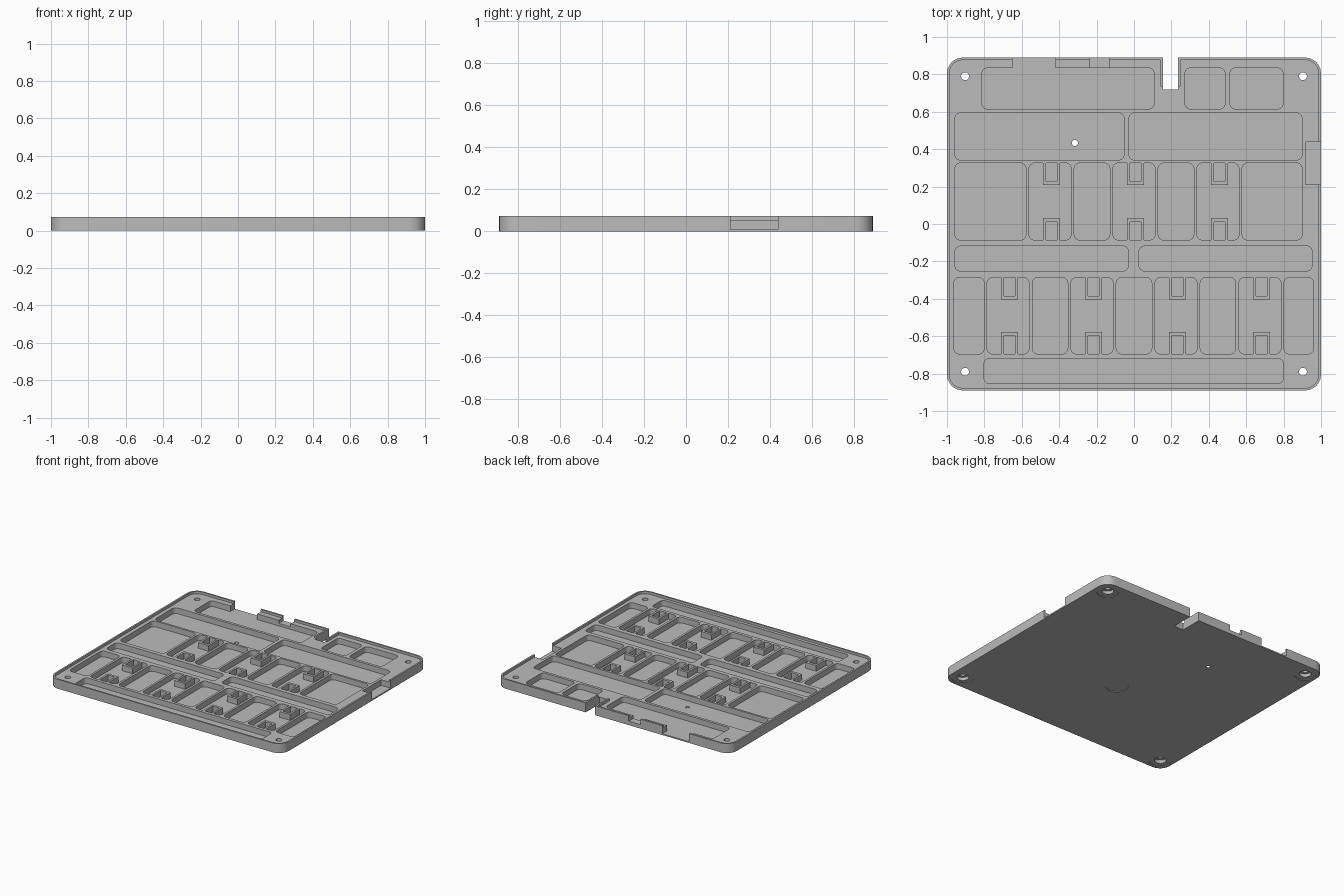
import bpy
import bmesh
from math import cos, sin, pi

cube = bpy.data.objects.get("Cube")
if cube:
    bpy.data.objects.remove(cube, do_unlink=True)

# Main levels of the tray
TOP, DECK, FLOOR, ABOVE = 0.072, 0.054, 0.01, 0.12
HALF_X, HALF_Y, RIM = 1.0, 0.89, 0.013
PITCH = 0.449

grey = bpy.data.materials.new("Plain grey")
grey.use_nodes = True
grey.diffuse_color = (0.5, 0.5, 0.5, 1)
grey.node_tree.nodes["Principled BSDF"].inputs["Base Color"].default_value = (0.5, 0.5, 0.5, 1)


def box(x0, x1, y0, y1):
    return [(x0, y0), (x1, y0), (x1, y1), (x0, y1)]


def rounded(x0, x1, y0, y1, r, steps=6):
    corners = [(x1 - r, y1 - r), (x0 + r, y1 - r), (x0 + r, y0 + r), (x1 - r, y0 + r)]
    return [(cx + r * cos(a), cy + r * sin(a))
            for q, (cx, cy) in enumerate(corners)
            for a in [(q + s / steps) * pi / 2 for s in range(steps + 1)]]


def circle(x, y, r, steps=32):
    return [(x + r * cos(2 * pi * i / steps), y + r * sin(2 * pi * i / steps))
            for i in range(steps)]


def prisms(name, shapes):
    """One object from several (outline, bottom, top) prisms."""
    bm = bmesh.new()
    for outline, z0, z1 in shapes:
        face = bm.faces.new([bm.verts.new((x, y, z0)) for x, y in outline])
        lifted = bmesh.ops.extrude_face_region(bm, geom=[face])["geom"]
        verts = [g for g in lifted if isinstance(g, bmesh.types.BMVert)]
        bmesh.ops.translate(bm, verts=verts, vec=(0, 0, z1 - z0))
    bmesh.ops.recalc_face_normals(bm, faces=bm.faces)
    mesh = bpy.data.meshes.new(name)
    bm.to_mesh(mesh)
    bm.free()
    obj = bpy.data.objects.new(name, mesh)
    obj.data.materials.append(grey)
    bpy.context.collection.objects.link(obj)
    return obj


def activate(obj):
    bpy.ops.object.select_all(action="DESELECT")
    obj.select_set(True)
    bpy.context.view_layer.objects.active = obj


def cut(target, shapes):
    cutter = prisms("cutter", shapes)
    cutter.hide_render = True
    mod = target.modifiers.new("cut", "BOOLEAN")
    mod.operation = "DIFFERENCE"
    mod.solver = "EXACT"
    mod.object = cutter
    activate(target)
    bpy.ops.object.modifier_apply(modifier=mod.name)
    bpy.data.objects.remove(cutter, do_unlink=True)


# Tray body with a thin raised rim
tray = prisms("tray", [(rounded(-HALF_X, HALF_X, -HALF_Y, HALF_Y, 0.085), 0, TOP)])
ix, iy = HALF_X - RIM, HALF_Y - RIM
cut(tray, [(rounded(-ix, ix, -iy, iy, 0.072), DECK, ABOVE)])

# Rows of rounded pockets
wide, slim = 0.112, 0.095
upper_clips = [PITCH * i for i in (-1, 0, 1)]
lower_clips = [PITCH * (i + 0.5) for i in (-2, -1, 0, 1)]


def spans(centres, half):
    return [(c - half, c + half) for c in centres]


upper = spans(upper_clips, wide) + spans([-PITCH / 2, PITCH / 2], slim)
lower = spans(lower_clips, wide) + spans(upper_clips, slim)
rows = [
    (0.615, 0.834, [(-0.813, 0.107), (0.273, 0.487), (0.513, 0.797)]),
    (0.342, 0.594, [(-0.957, -0.053), (-0.027, 0.898)]),
    (-0.086, 0.326, upper + [(-0.957, -0.578), (0.578, 0.898)]),
    (-0.251, -0.118, [(-0.957, -0.029), (0.027, 0.952)]),
    (-0.695, -0.286, lower + [(-0.963, -0.802), (0.802, 0.96)]),
    (-0.853, -0.719, [(-0.802, 0.799)]),
]
cut(tray, [(rounded(x0, x1, y0, y1, 0.03), FLOOR, ABOVE)
           for y0, y1, xs in rows for x0, x1 in xs])

# Openings in the back and side walls, and the cable slot
cut(tray, [
    (box(-0.65, -0.42, 0.8, 1), FLOOR, ABOVE),
    (box(-0.235, -0.133, 0.8, 1), 0.03, ABOVE),
    (box(0.917, 1.1, 0.211, 0.438), FLOOR, ABOVE),
    (box(0.155, 0.235, 0.72, 1), -0.1, ABOVE),
])

# Corner screw holes with counterbores, round recesses and the small hole
corners = [(sx * 0.903, sy * 0.79) for sx in (-1, 1) for sy in (-1, 1)]
cut(tray, [(circle(x, y, 0.079), -0.1, 0.005) for x, y in corners + [(0, -0.185)]])
cut(tray, [(circle(x, y, 0.042), -0.1, 0.03) for x, y in corners])
cut(tray, [(circle(x, y, 0.021), -0.1, ABOVE) for x, y in corners]
    + [(circle(-0.316, 0.433, 0.016), -0.1, ABOVE)])
activate(tray)
bpy.ops.object.shade_smooth_by_angle()

# Raised walls along both sides of the cable slot
prisms("slot_walls", [(box(x, x + RIM, 0.735, iy), DECK, TOP) for x in (0.142, 0.235)])


# U-shaped clips against the front and back walls of the wide pockets
def clip(x, wall, d):
    a, b, deep, inner = 0.045, 0.03, wall + d * 0.118, wall + d * 0.098
    return [(x - a, wall), (x - a, deep), (x + a, deep), (x + a, wall),
            (x + b, wall), (x + b, inner), (x - b, inner), (x - b, wall)]


for name, row, centres in (("upper_clips", rows[2], upper_clips),
                           ("lower_clips", rows[4], lower_clips)):
    prisms(name, [(clip(c + 0.008, wall, d), FLOOR, DECK) for c in centres
                  for wall, d in ((row[0], 1), (row[1], -1))])
